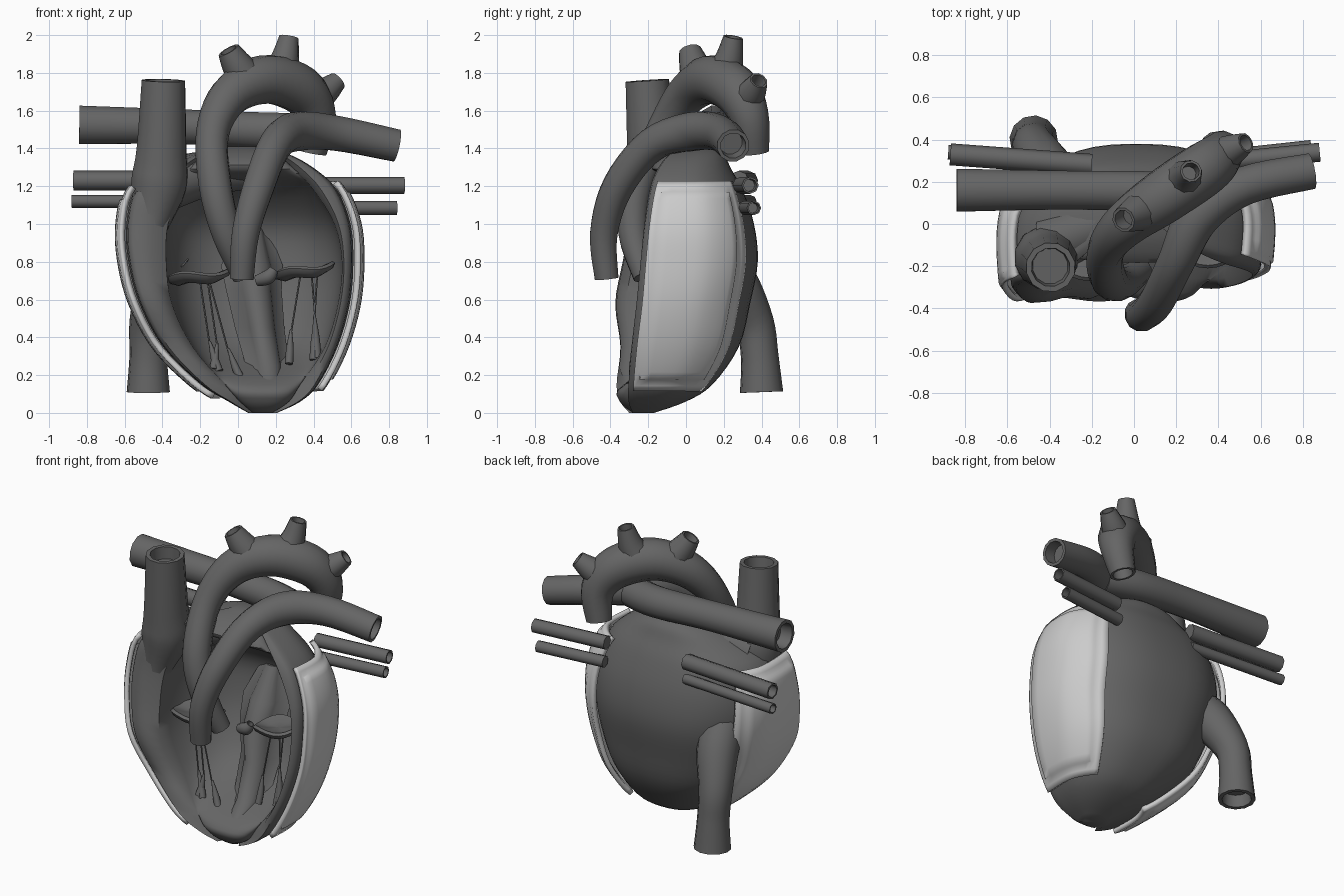
import bpy, bmesh, math
from mathutils import Vector

if "Cube" in bpy.data.objects:
    bpy.data.objects.remove(bpy.data.objects["Cube"])


def material(name, v):
    m = bpy.data.materials.new(name)
    m.diffuse_color = (v, v, v, 1)
    m.use_nodes = True
    m.node_tree.nodes["Principled BSDF"].inputs["Base Color"].default_value = m.diffuse_color
    return m


DARK = material("dark_grey", 0.13)
LIGHT = material("light_grey", 0.6)


def finish(bm, name, mat=DARK):
    bmesh.ops.recalc_face_normals(bm, faces=bm.faces[:])
    me = bpy.data.meshes.new(name)
    bm.to_mesh(me)
    bm.free()
    ob = bpy.data.objects.new(name, me)
    bpy.context.collection.objects.link(ob)
    me.materials.append(mat)
    bpy.ops.object.select_all(action='DESELECT')
    ob.select_set(True)
    bpy.context.view_layer.objects.active = ob
    bpy.ops.object.shade_smooth_by_angle(angle=math.radians(50))
    return ob


def spline(pts, t):
    """Catmull-Rom through tuples, t from 0 to len-1."""
    i = min(int(t), len(pts) - 2)
    f = t - i
    a, b, c, d = (pts[max(0, min(len(pts) - 1, i + k))] for k in (-1, 0, 1, 2))
    return [0.5 * (2*q + (r-p)*f + (2*p-5*q+4*r-s)*f*f + (3*q-p-3*r+s)*f**3)
            for p, q, r, s in zip(a, b, c, d)]


def loft(rings, name, mat=DARK):
    bm = bmesh.new()
    vs = [[bm.verts.new(p) for p in r] for r in rings]
    n = len(vs[0])
    for a, b in zip(vs, vs[1:]):
        for i in range(n):
            bm.faces.new((a[i], a[(i+1) % n], b[(i+1) % n], b[i]))
    bm.faces.new(vs[0])
    bm.faces.new(vs[-1])
    return finish(bm, name, mat)


def tube(name, pts, open_start=False, open_end=True, sides=10, steps=5):
    """Vessel along (x, y, z, radius) points, with hollow mouths."""
    n = (len(pts) - 1) * steps
    path = [spline(pts, i / steps) for i in range(n + 1)]
    P = [Vector(p[:3]) for p in path]
    R = [p[3] for p in path]
    rings, up = [], None
    for i, p in enumerate(P):
        t = (P[min(i+1, n)] - P[max(i-1, 0)]).normalized()
        if up is None:
            up = t.orthogonal()
        up = (up - t * up.dot(t)).normalized()
        side = t.cross(up)

        def ring(r, shift):
            return [p + t*shift + (up*math.cos(a) + side*math.sin(a))*r
                    for a in (2*math.pi*k/sides for k in range(sides))]
        if i == 0 and open_start:
            rings += [ring(R[i]*.72, .08), ring(R[i]*.78, 0)]
        rings.append(ring(R[i], 0))
        if i == n and open_end:
            rings += [ring(R[i]*.78, 0), ring(R[i]*.72, -.08)]
    return loft(rings, name)


# Heart wall sections: z, outer left/right, inner left/right, front left/right, back, inner back
ROWS = [
    (0.00, .05, .21, .08, .18, -.26, -.24, -.17, -.28),
    (0.06, -.06, .34, .01, .27, -.31, -.26, .00, -.35),
    (0.15, -.21, .44, -.07, .33, -.33, -.26, .14, -.33),
    (0.35, -.42, .55, -.24, .46, -.31, -.24, .28, .06),
    (0.58, -.55, .62, -.35, .53, -.34, -.21, .34, .20),
    (0.80, -.61, .64, -.38, .55, -.30, -.19, .38, .25),
    (1.00, -.62, .625, -.37, .51, -.26, -.17, .36, .23),
    (1.18, -.57, .55, -.30, .40, -.23, -.14, .30, .06),
    (1.29, -.41, .43, -.26, .30, -.17, -.10, .24, -.18),
    (1.37, -.24, .28, -.16, .20, -.06, -.04, .20, -.10),
    (1.41, -.08, .12, -.05, .09, .05, .05, .14, .03),
]


def wall(row, a, inner=False, off=0.0):
    z, xl, xr, il, ir, fl, fr, yb, ib = row
    a = math.radians(a)
    l, r, b = (il, ir, ib) if inner else (xl, xr, yb)
    c, s = math.cos(a), math.sin(a)
    e = .8
    # widest a little behind the cut rim
    taper = 1 if inner else .94 + .06 * min(1, max(0, s) * 2.5)
    x = (l+r)/2 + ((r-l)/2 + off) * math.copysign(abs(c)**e, c) * taper
    front = fl + (fr - fl) * (x - xl) / (xr - xl)
    y = front + ((b - front + off) * s**e if s > 0 else .12 * s)
    return Vector((x, y, z))


# Heart body: C-shaped section open to the front, rounded rim
rings = []
for i in range(41):
    row = spline(ROWS, i / 4)
    outer = [wall(row, 200 - 220*k/32) for k in range(33)]
    inner = [wall(row, 180*k/24, True) for k in range(25)]
    bulge = Vector((0, -.025 if row[8] > -.2 else 0, 0))
    lip_r = outer[-1].lerp(inner[0], .55) + bulge
    lip_l = outer[0].lerp(inner[-1], .55) + bulge
    rings.append(outer + [lip_r] + inner + [lip_l])
loft(rings, "heart_wall")


# Light outer panels with a raised field inside a border
def panel(name, a0, a1, t0, t1):
    bm = bmesh.new()
    nu, nv = 14, 26
    g = [[bm.verts.new(wall(spline(ROWS, t0 + (t1-t0)*j/nv), a0 + (a1-a0)*i/nu, off=.035))
          for i in range(nu+1)] for j in range(nv+1)]
    for j in range(nv):
        for i in range(nu):
            f = bm.faces.new((g[j][i], g[j][i+1], g[j+1][i+1], g[j+1][i]))
            f.select = 2 <= i < nu-2 and 2 <= j < nv-2
    bmesh.ops.recalc_face_normals(bm, faces=bm.faces[:])
    if sum(f.normal.x * (1 if a0 < 90 else -1) for f in bm.faces) < 0:
        bmesh.ops.reverse_faces(bm, faces=bm.faces[:])
    field = [f for f in bm.faces if f.select]
    bmesh.ops.inset_region(bm, faces=field, thickness=.01, depth=.01)
    ob = finish(bm, name, LIGHT)
    m = ob.modifiers.new("thickness", 'SOLIDIFY')
    m.thickness = .03
    m.offset = 0


panel("right_side_panel", -8, 52, 1.8, 7.3)
panel("left_side_panel", 190, 138, 1.4, 7.1)

# Septum between the ventricles: z, x, front, back, half width
rings = []
for z, x, yf, yb, w in ((.16, .17, -.30, -.24, .05), (.25, .16, -.20, .0, .07),
                        (.45, .12, -.06, .17, .08), (.65, .09, -.02, .24, .09),
                        (.78, .08, .08, .29, .10), (.98, .08, .22, .30, .05)):
    rings.append([(x + w*math.cos(a)*(1.7 if math.sin(a) > 0 else 1),
                   (yf+yb)/2 + (yb-yf)/2*math.sin(a), z)
                  for a in (2*math.pi*k/16 for k in range(16))])
loft(rings, "septum")

# Great vessels
tube("aorta", [(.03, -.22, .72, .06), (-.06, -.28, .95, .08), (-.12, -.26, 1.2, .088),
               (-.135, -.13, 1.48, .088), (-.04, 0, 1.68, .11), (.14, .13, 1.765, .13),
               (.33, .26, 1.71, .13), (.415, .335, 1.57, .105), (.39, .36, 1.38, .08)], sides=12)
for i, (a, m, b) in enumerate([
        ((.05, .07, 1.76, .10), (-.01, .04, 1.85, .08), (-.05, .02, 1.92, .06)),
        ((.22, .20, 1.78, .10), (.25, .23, 1.88, .075), (.27, .25, 1.99, .052)),
        ((.38, .31, 1.64, .09), (.46, .35, 1.70, .075), (.53, .385, 1.76, .05))]):
    tube(f"arch_branch_{i+1}", [a, m, b])
tube("pulmonary_trunk", [(.02, -.42, .71, .065), (.04, -.435, .95, .075), (.11, -.36, 1.2, .085),
                         (.20, -.18, 1.42, .09), (.31, .04, 1.49, .105), (.52, .18, 1.48, .095),
                         (.84, .25, 1.415, .088)], True, sides=12)
tube("right_pulmonary_artery", [(.32, .10, 1.49, .10), (.1, .15, 1.495, .10), (-.3, .16, 1.515, .095),
                                (-.84, .16, 1.525, .105)], sides=12)
tube("upper_vena_cava", [(-.47, -.25, .70, .06), (-.465, -.20, .95, .085), (-.42, -.16, 1.2, .15),
                         (-.405, -.18, 1.4, .135), (-.395, -.205, 1.76, .118)], sides=12)
tube("lower_vena_cava", [(-.38, .13, .84, .12), (-.41, .25, .69, .13), (-.47, .36, .48, .105),
                         (-.475, .39, .3, .10), (-.475, .40, .11, .115)], sides=12)
# Atrium roof between the upper vein and the dome
tube("atrium_roof", [(-.40, -.10, 1.2, .14), (-.15, .0, 1.27, .12), (.15, .06, 1.28, .09)],
     open_end=False)

# Pulmonary veins
for i, (x0, x1, y, z, r) in enumerate([(.38, .88, .34, 1.205, .045), (.38, .84, .36, 1.085, .038),
                                       (-.2, -.87, .33, 1.23, .052), (-.2, -.88, .34, 1.12, .034)]):
    tube(f"pulmonary_vein_{i+1}", [(x0, y-.05, z, r), (x1, y, z, r)], sides=8)


# Valves, cords and papillary muscles
def valve(name, c, rx, ry, tilt):
    rings = []
    for k, dz in ((.1, -.02), (.6, -.035), (.93, -.012), (1, .012), (.9, .025), (.5, .005), (.1, 0)):
        rings.append([(c[0] + rx*k*math.cos(a), c[1] + ry*k*math.sin(a),
                       c[2] + dz + tilt*k*math.cos(a) + .012*math.cos(3*a)*k)
                      for a in (2*math.pi*j/24 for j in range(24))])
    loft(rings, name)


valve("left_valve", (-.21, -.12, .72), .175, .15, .01)
valve("right_valve", (.35, -.07, .75), .165, .14, .02)
tube("small_valve", [(.10, -.12, .70, .03), (.16, -.14, .72, .04), (.19, -.14, .76, .025)])

CORDS = [((-.20, .69), (-.15, .36), (-.10, .22)), ((-.16, .69), (-.11, .35), (-.13, .23)),
         ((-.15, .69), (-.05, .32), (.02, .17)), ((.33, .73), (.28, .42), (.27, .26)),
         ((.42, .75), (.405, .50), (.42, .29)), ((.39, .73), (.41, .48), (.40, .28))]
for i, (top, mid, foot) in enumerate(CORDS):
    y = -.18 if top[0] < 0 else -.12
    tube(f"cord_{i+1}", [(top[0], y, top[1], .005), (mid[0], y - .02, mid[1], .005)],
         open_end=False, sides=5)
    tube(f"papillary_muscle_{i+1}", [(mid[0], y-.02, mid[1]+.02, .006),
                                     ((mid[0]+foot[0])/2, y-.03, (mid[1]+foot[1])/2, .02),
                                     (foot[0], y-.05, foot[1], .022)], open_end=False, sides=8)
